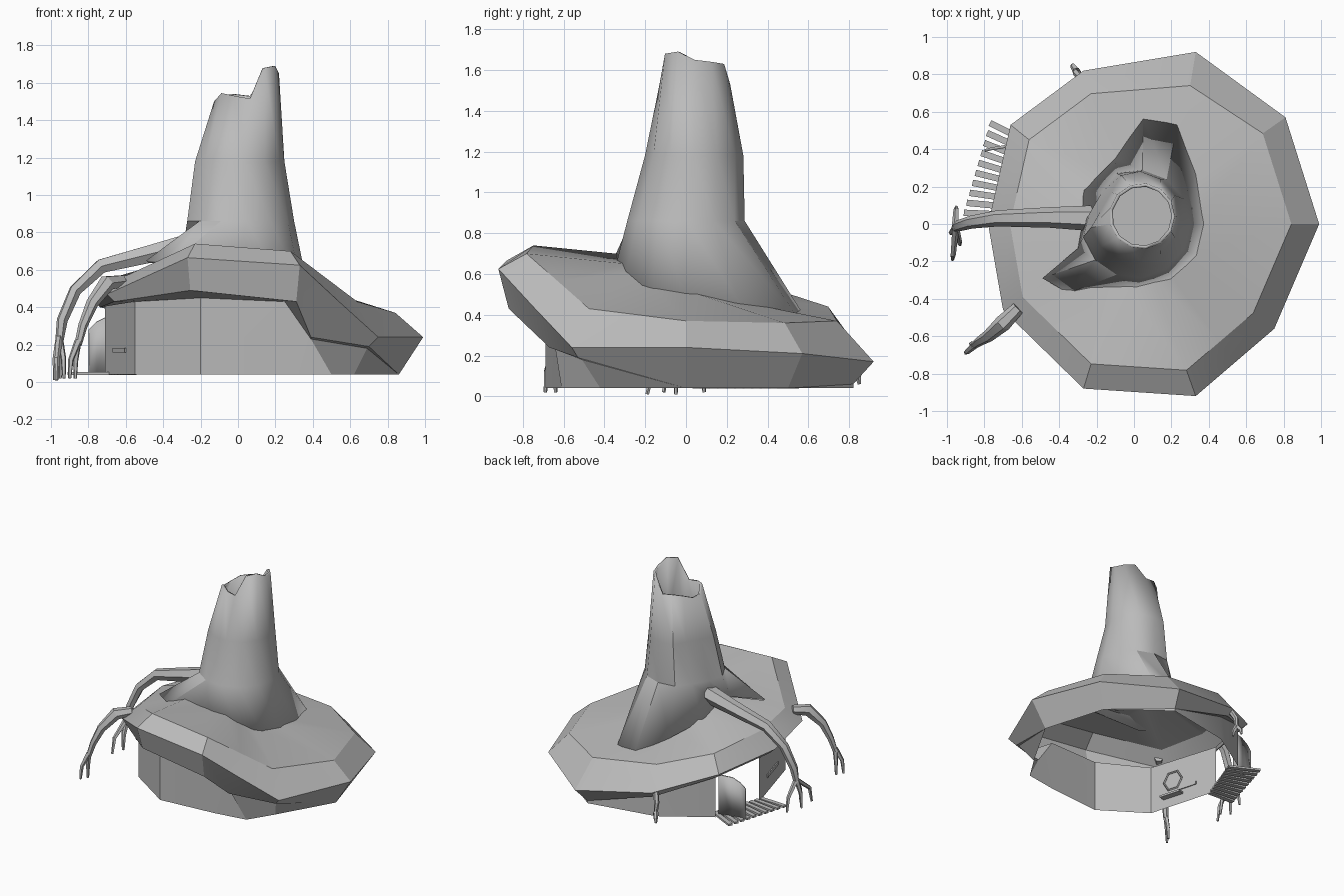
import bpy, bmesh, math
from mathutils import Vector

cube = bpy.data.objects.get("Cube")
if cube:
    bpy.data.objects.remove(cube)

material = bpy.data.materials.new("weathered grey")
material.use_nodes = True
grey = (0.5, 0.5, 0.5, 1)
material.diffuse_color = grey
material.node_tree.nodes["Principled BSDF"].inputs["Base Color"].default_value = grey


def finish(obj, name, angle=30):
    obj.name = name
    obj.data.materials.clear()
    obj.data.materials.append(material)
    bpy.ops.object.select_all(action="DESELECT")
    obj.select_set(True)
    bpy.context.view_layer.objects.active = obj
    bpy.ops.object.shade_smooth_by_angle(angle=math.radians(angle))
    return obj


def loft(name, rings, closed=True, caps=False, skip=(), angle=30):
    """Join rings of points, from the top or inside outwards."""
    bm = bmesh.new()
    verts = [[bm.verts.new(point) for point in ring] for ring in rings]
    count = len(rings[0])
    for level, (upper, lower) in enumerate(zip(verts, verts[1:])):
        for i in range(count if closed else count - 1):
            j = (i + 1) % count
            if (level, i) not in skip:
                bm.faces.new((upper[i], lower[i], lower[j], upper[j]))
    if caps:
        bm.faces.new(verts[0])
        bm.faces.new(verts[-1])
        bmesh.ops.recalc_face_normals(bm, faces=bm.faces)
    mesh = bpy.data.meshes.new(name)
    bm.to_mesh(mesh)
    bm.free()
    obj = bpy.data.objects.new(name, mesh)
    bpy.context.collection.objects.link(obj)
    return finish(obj, name, angle)


def thicken(obj, thickness):
    modifier = obj.modifiers.new("thickness", "SOLIDIFY")
    modifier.thickness = thickness
    modifier.offset = -1


def tube(name, path, radii, sides=6):
    """Tapering limb along a path."""
    points = [Vector(p) for p in path]
    rings = []
    for i, point in enumerate(points):
        along = points[min(i + 1, len(points) - 1)] - points[max(i - 1, 0)]
        turn = along.to_track_quat("Z", "Y")
        ring = []
        for k in range(sides):
            a = math.tau * k / sides
            ring.append(point + turn @ Vector((math.cos(a), math.sin(a), 0)) * radii[i])
        rings.append(ring)
    return loft(name, rings, caps=True)


def box_between(name, start, end, width, height):
    start, end = Vector(start), Vector(end)
    along = end - start
    bpy.ops.mesh.primitive_cube_add(size=1, location=(start + end) / 2)
    obj = bpy.context.object
    obj.scale = (along.length, width, height)
    obj.rotation_euler = along.to_track_quat("X", "Z").to_euler()
    return finish(obj, name)


# Wide tilted brim, its underside and the walls below it
rim = [(.99, 0), (.81, .57), (.33, .92), (-.27, .82), (-.66, .53),
       (-.78, 0), (-.7, -.46), (-.27, -.88), (.33, -.92), (.54, -.74), (.75, -.56)]
wall_plan = [(.86, 0), (.71, .5), (.29, .82), (-.24, .72), (-.6, .49), (-.71, .1),
             (-.55, -.46), (-.2, -.69), (.25, -.65), (.5, -.61), (.62, -.42)]


def brim_ring(scale, heights, plan=rim):
    return [(x * scale, y * scale, z) for (x, y), z in zip(plan, heights)]


crown = brim_ring(.32, [.52, .48, .45, .49, .62, .68, .68, .67, .65, .61, .56])
crease = brim_ring(.85, [.37, .36, .35, .44, .52, .56, .57, .74, .7, .565, .43])
edge = brim_ring(1, [.24, .21, .17, .27, .41, .44, .47, .665, .625, .43, .24])
lip = brim_ring(.945, [.04, .04, .06, .22, .37, .4, .43, .49, .43, .24, .19])
wall_top = brim_ring(1, [.05, .05, .08, .23, .39, .42, .43, .45, .43, .24, .18], wall_plan)
wall_foot = brim_ring(1, [.04] * len(rim), wall_plan)
# The lip tucks in against the wall on the low side
crease[2] = (.3, .74, .37)
for i in range(3):
    lip[i] = (wall_plan[i][0], wall_plan[i][1], lip[i][2])
lip[9] = (.39, -.67, .24)
lip[10] = (.7, -.53, .19)
wall_top[9] = (.39, -.64, .23)
wall_top[10] = (.69, -.51, .18)
loft("brim_and_walls", [crown, crease, edge, lip, wall_top, wall_foot],
     skip={(4, 4)}, angle=25)

# Hollow trunk with flared roots, a flattened back corner and a broken top
base = [(.38, 0, .47), (.33, .27, .45), (.23, .53, .41), (.05, .57, .41),
        (-.1, .35, .48), (-.27, .18, .6), (-.28, -.02, .68), (-.3, -.13, .68),
        (-.49, -.29, .65), (-.35, -.37, .64), (0, -.35, .62),
        (.2, -.3, .58), (.34, -.17, .5)]
break_heights = [1.65, 1.64, 1.63, 1.53, 1.54, 1.53, 1.5,
                 1.5, 1.545, 1.53, 1.515, 1.68, 1.69]
sides = len(base)
flat_direction = Vector((-.87, .5, 0))


def trunk_ring(x, y, radius, heights, limit):
    ring = []
    for i, z in enumerate(heights):
        a = math.tau * i / sides
        point = Vector((x + radius * math.cos(a), y + radius * math.sin(a), z))
        excess = point.dot(flat_direction) - limit
        ring.append(point - flat_direction * max(excess, 0))
    return ring


trunk = loft("hollow_trunk", [
    trunk_ring(.043, .042, .176, break_heights, 1),
    trunk_ring(.005, .04, .243, [1.18] * sides, .19),
    trunk_ring(.01, 0, .29, [.86] * sides, .235),
    base])
thicken(trunk, .018)

# Floor inside the trunk
bpy.ops.mesh.primitive_circle_add(vertices=sides, radius=.22, fill_type="NGON",
                                  location=(.03, 0, .88))
finish(bpy.context.object, "trunk_floor")

# Door leaf swung out beside the open entrance, with a sloping rounded head
door = loft("door_leaf", [
    [(-.6, .45, .36), (-.7, .42, .35), (-.76, .41, .32), (-.8, .4, .28)],
    [(-.6, .45, .04), (-.7, .42, .04), (-.76, .41, .04), (-.8, .4, .04)]],
    closed=False)
thicken(door, .015)

# Walkway planks
plank_count = 10
for i in range(plank_count):
    t = i / (plank_count - 1)
    outer = Vector((-.77 - .14 * t, .54 - .48 * t, .045))
    inner = outer + Vector((.22, -.1 * (1 - t) - .01, 0))
    box_between("walkway_plank", outer, inner, .034, .015)

# Long limb reaching over the brim, ending in fingers
tube("side_limb",
     [(-.2, .03, .75), (-.45, .035, .69), (-.73, .03, .62),
      (-.87, .01, .49), (-.94, -.01, .33), (-.955, -.02, .22)],
     [.07, .055, .043, .035, .03, .022])
# Shorter limb at the front corner
tube("front_limb",
     [(-.62, -.45, .54), (-.7, -.53, .53), (-.78, -.6, .42),
      (-.83, -.63, .3), (-.855, -.65, .2)],
     [.035, .045, .033, .025, .02])
# Thin limb at the back
tube("back_limb",
     [(-.28, .78, .27), (-.31, .81, .2), (-.31, .82, .12)], [.022, .019, .015])


def fingers(name, start, tips):
    for tip in tips:
        a, b = Vector(start), Vector(tip)
        middle = a.lerp(b, .5) + Vector((b.x - a.x, b.y - a.y, 0)) * .35
        tube(name, [a, middle, b], [.02, .015, .009], sides=5)


fingers("side_finger", (-.955, -.02, .24),
        [(-.97, -.19, .01), (-.93, -.11, .02), (-.95, .09, .02), (-.98, -.05, .01)])
fingers("front_finger", (-.855, -.65, .22),
        [(-.9, -.69, .02), (-.87, -.64, .02)])
fingers("back_finger", (-.31, .82, .13),
        [(-.33, .85, .06), (-.29, .8, .05)])

# Hexagonal window frame and sill inside the side wall
corner, side = Vector(wall_foot[6]), Vector(wall_foot[5])
inward = Vector((side.y - corner.y, corner.x - side.x, 0)).normalized()
spot = corner.lerp(side, .35) + inward * .01
bpy.ops.mesh.primitive_torus_add(major_segments=6, minor_segments=4,
                                 major_radius=.08, minor_radius=.008)
frame = bpy.context.object
frame.location = spot + Vector((0, 0, .21))
frame.rotation_euler = inward.to_track_quat("Z", "Y").to_euler()
finish(frame, "window_frame")
sill_height = Vector((0, 0, .08))
box_between("window_sill", corner.lerp(side, .2) + inward * .03 + sill_height,
            corner.lerp(side, .5) + inward * .03 + sill_height, .05, .015)

# Small latch on the outer side wall
latch_height = Vector((0, 0, .13))
box_between("wall_latch", side.lerp(corner, .3) + latch_height,
            side.lerp(corner, .7) + latch_height, .016, .025)
